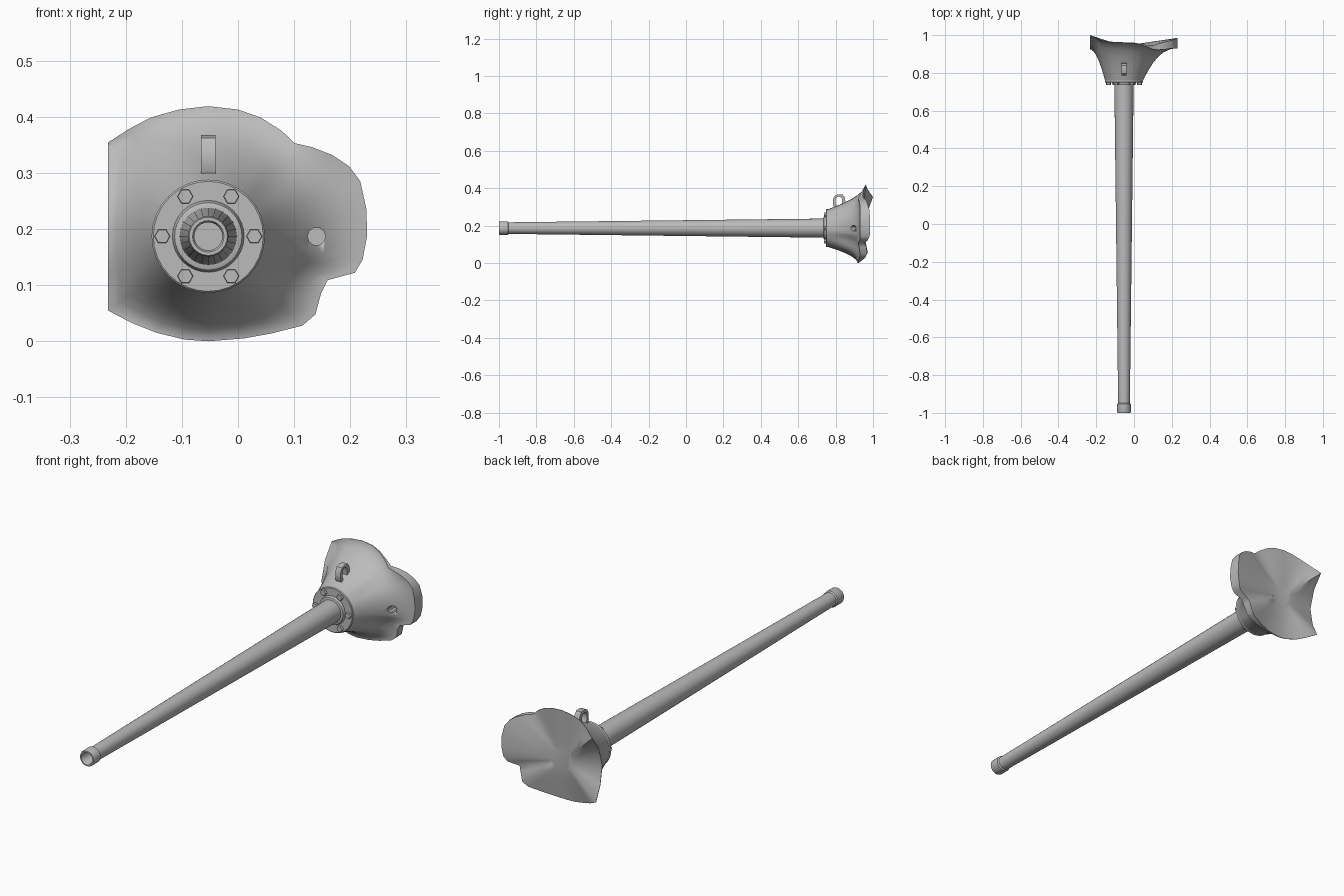
import bpy, bmesh, math
from mathutils import Vector, Matrix

CX, CZ = -0.053, 0.187            # gun axis
grey = bpy.data.materials.new("steel grey")
grey.diffuse_color = (0.5, 0.5, 0.5, 1)


def finish(bm, name, angle=35):
    bmesh.ops.recalc_face_normals(bm, faces=bm.faces)
    me = bpy.data.meshes.new(name)
    bm.to_mesh(me)
    bm.free()
    ob = bpy.data.objects.new(name, me)
    bpy.context.collection.objects.link(ob)
    me.materials.append(grey)
    bpy.context.view_layer.objects.active = ob
    ob.select_set(True)
    bpy.ops.object.shade_smooth_by_angle(angle=math.radians(angle))
    ob.select_set(False)
    return ob


def bridge(bm, a, b):
    n = len(a)
    for i in range(n):
        j = (i + 1) % n
        bm.faces.new((a[i], a[j], b[j], b[i]))


def lathe(name, profile, n=24, x=CX, z=CZ):
    """Revolve (radius, y) points around an axis along y, capping both ends."""
    bm = bmesh.new()
    rings = [[bm.verts.new((x + r * math.cos(2 * math.pi * i / n), y,
                            z + r * math.sin(2 * math.pi * i / n))) for i in range(n)]
             for r, y in profile]
    for a, b in zip(rings, rings[1:]):
        bridge(bm, a, b)
    bm.faces.new(rings[0])
    bm.faces.new(rings[-1])
    return finish(bm, name)


# Barrel with muzzle ring and open bore
lathe("barrel", [(0.025, -0.88), (0.025, -0.995), (0.028, -1.0), (0.034, -1.0),
                 (0.036, -0.995), (0.036, -0.953), (0.031, -0.948),
                 (0.051, 0.74), (0.051, 0.77)])
# Collar and bolted flange
lathe("collar", [(0.055, 0.735), (0.060, 0.737), (0.064, 0.748), (0.064, 0.77)], 32)
lathe("flange", [(0.098, 0.748), (0.101, 0.751), (0.101, 0.765)], 32)
for k in range(6):
    a = math.radians(60 * k)
    lathe("flange_bolt", [(0.013, 0.737), (0.014, 0.739), (0.014, 0.755)], 6,
          CX + 0.082 * math.cos(a), CZ + 0.082 * math.sin(a))

# Mantlet rim: x, z, front y, back y
rim = [(0.230, 0.187, 0.930, 0.985), (0.229, 0.235, 0.930, 0.985),
       (0.218, 0.285, 0.930, 0.980), (0.198, 0.312, 0.930, 0.972),
       (0.168, 0.332, 0.925, 0.965), (0.132, 0.346, 0.922, 0.955),
       (0.101, 0.353, 0.925, 0.945), (0.078, 0.375, 0.935, 0.946),
       (0.040, 0.399, 0.948, 0.953), (0.000, 0.413, 0.957, 0.960),
       (-0.053, 0.419, 0.960, 0.962), (-0.105, 0.413, 0.962, 0.964),
       (-0.155, 0.399, 0.967, 0.969), (-0.195, 0.378, 0.980, 0.982),
       (-0.232, 0.354, 0.998, 1.000), (-0.232, 0.290, 0.950, 0.952),
       (-0.232, 0.205, 0.925, 0.927), (-0.232, 0.120, 0.940, 0.942),
       (-0.232, 0.055, 0.970, 0.972), (-0.190, 0.033, 0.952, 0.954),
       (-0.145, 0.015, 0.932, 0.934), (-0.095, 0.003, 0.922, 0.924),
       (-0.053, 0.000, 0.918, 0.922), (0.010, 0.005, 0.918, 0.928),
       (0.060, 0.014, 0.920, 0.940), (0.115, 0.028, 0.928, 0.958),
       (0.138, 0.048, 0.930, 0.968), (0.148, 0.085, 0.925, 0.965),
       (0.160, 0.109, 0.922, 0.955), (0.208, 0.122, 0.930, 0.972),
       (0.222, 0.145, 0.930, 0.982)]
bm = bmesh.new()
rings = []
# Flared shell from the flange circle out to the rim
for t in (0, 0.08, 0.18, 0.3, 0.44, 0.6, 0.78, 0.92, 1):
    ring = []
    for x, z, yf, yb in rim:
        d = Vector((x - CX, z - CZ))
        r = 0.1 + (d.length - 0.1) * t
        p = d.normalized() * r
        flare = 1 - (1 - t) ** (2.3 if x > 0.12 else 1.8)
        ring.append(bm.verts.new((CX + p.x, 0.757 + (yf - 0.757) * flare, CZ + p.y)))
    rings.append(ring)
# Side wall of the rim, then the shallow dished back
for s, pull in ((1, 0), (0.75, 0.3), (0.5, 0.6), (0.25, 0.9)):
    rings.append([bm.verts.new((CX + (x - CX) * s, yb + (0.95 - yb) * pull,
                                CZ + (z - CZ) * s)) for x, z, yf, yb in rim])
for a, b in zip(rings, rings[1:]):
    bridge(bm, a, b)
bm.faces.new(rings[0])
bm.faces.new(rings[-1])
mantlet = finish(bm, "mantlet", 50)

# Sight hole through the ear of the mantlet
cutter = lathe("sight_hole_cutter", [(0.016, 0.8), (0.016, 0.935)], 10, 0.14, CZ)
cutter.hide_render = True
cutter.hide_set(True)
cut = mantlet.modifiers.new("sight_hole", 'BOOLEAN')
cut.object = cutter
cut.solver = 'EXACT'

# Lifting eye: bent strip, outer and inner (y, z) loops extruded across x
outer = [(0.800, 0.285), (0.786, 0.310), (0.787, 0.345), (0.797, 0.362),
         (0.815, 0.368), (0.838, 0.366), (0.850, 0.350), (0.855, 0.300)]
inner = [(0.810, 0.300), (0.799, 0.318), (0.799, 0.340), (0.805, 0.351),
         (0.815, 0.356), (0.828, 0.353), (0.834, 0.342), (0.832, 0.305)]
bm = bmesh.new()
loops = [[bm.verts.new((x, y, z)) for y, z in pts]
         for x, pts in ((-0.066, outer), (-0.04, outer), (-0.04, inner), (-0.066, inner))]
for k in range(4):
    bridge(bm, loops[k], loops[(k + 1) % 4])
finish(bm, "lifting_eye")
